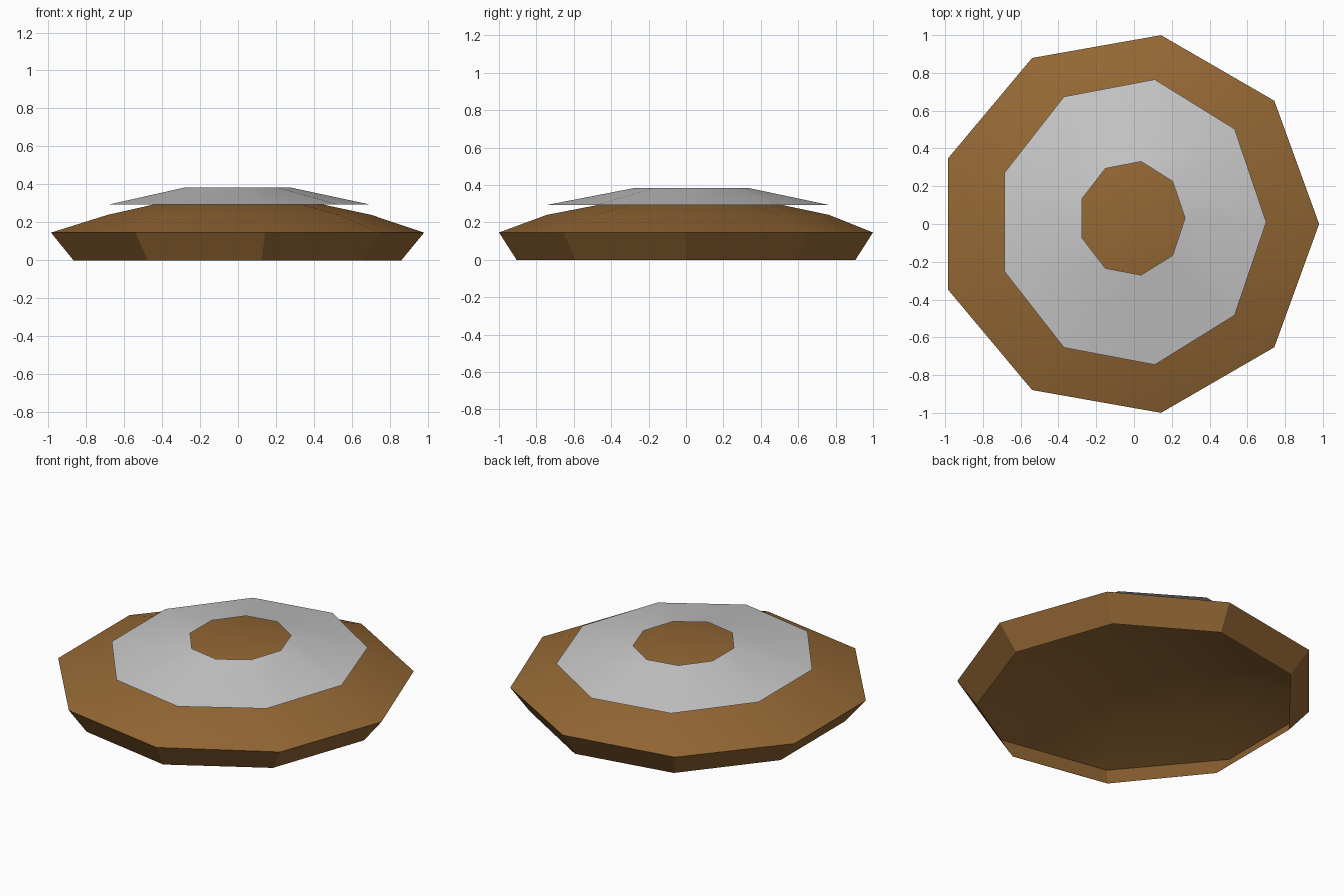
import bpy, bmesh, math

SIDES = 9

cube = bpy.data.objects.get("Cube")
if cube:
    bpy.data.objects.remove(cube, do_unlink=True)


def material(name, rgb):
    mat = bpy.data.materials.new(name)
    mat.use_nodes = True
    mat.diffuse_color = (*rgb, 1)
    mat.node_tree.nodes["Principled BSDF"].inputs["Base Color"].default_value = (*rgb, 1)
    return mat


def loft(name, rings, mat, lift=0.0, close_top=False):
    """Open nine-sided shell through rings of (centre x, centre y, radius x, radius y, z)."""
    bm = bmesh.new()
    loops = []
    for cx, cy, rx, ry, z in rings:
        angles = [math.tau * i / SIDES for i in range(SIDES)]
        loops.append([bm.verts.new((cx + rx * math.cos(a), cy + ry * math.sin(a), z + lift))
                      for a in angles])
    for low, high in zip(loops, loops[1:]):
        for i in range(SIDES):
            j = (i + 1) % SIDES
            bm.faces.new((low[i], low[j], high[j], high[i]))
    if close_top:
        bm.faces.new(loops[-1])
    mesh = bpy.data.meshes.new(name)
    bm.to_mesh(mesh)
    bm.free()
    mesh.materials.append(mat)
    obj = bpy.data.objects.new(name, mesh)
    bpy.context.collection.objects.link(obj)
    bpy.ops.object.select_all(action='DESELECT')
    obj.select_set(True)
    bpy.context.view_layer.objects.active = obj
    bpy.ops.object.shade_smooth_by_angle(angle=math.radians(30))
    return obj


brown = material("warm brown", (0.30, 0.14, 0.035))
silver = material("light grey", (0.58, 0.58, 0.58))

base = (-0.03, 0, 0.89, 0.92, 0)
rim = (-0.033, 0, 1.013, 1.015, 0.146)
shoulder = (-0.014, 0.01, 0.714, 0.767, 0.24)
crown = (-0.011, 0.03, 0.281, 0.305, 0.332)

# Hollow shell, open underneath
loft("domed_shell", [base, rim, shoulder, crown], brown, close_top=True)

# Thin ring hovering just above the dome, open in the middle
loft("raised_ring", [shoulder, crown], silver, lift=0.053)
